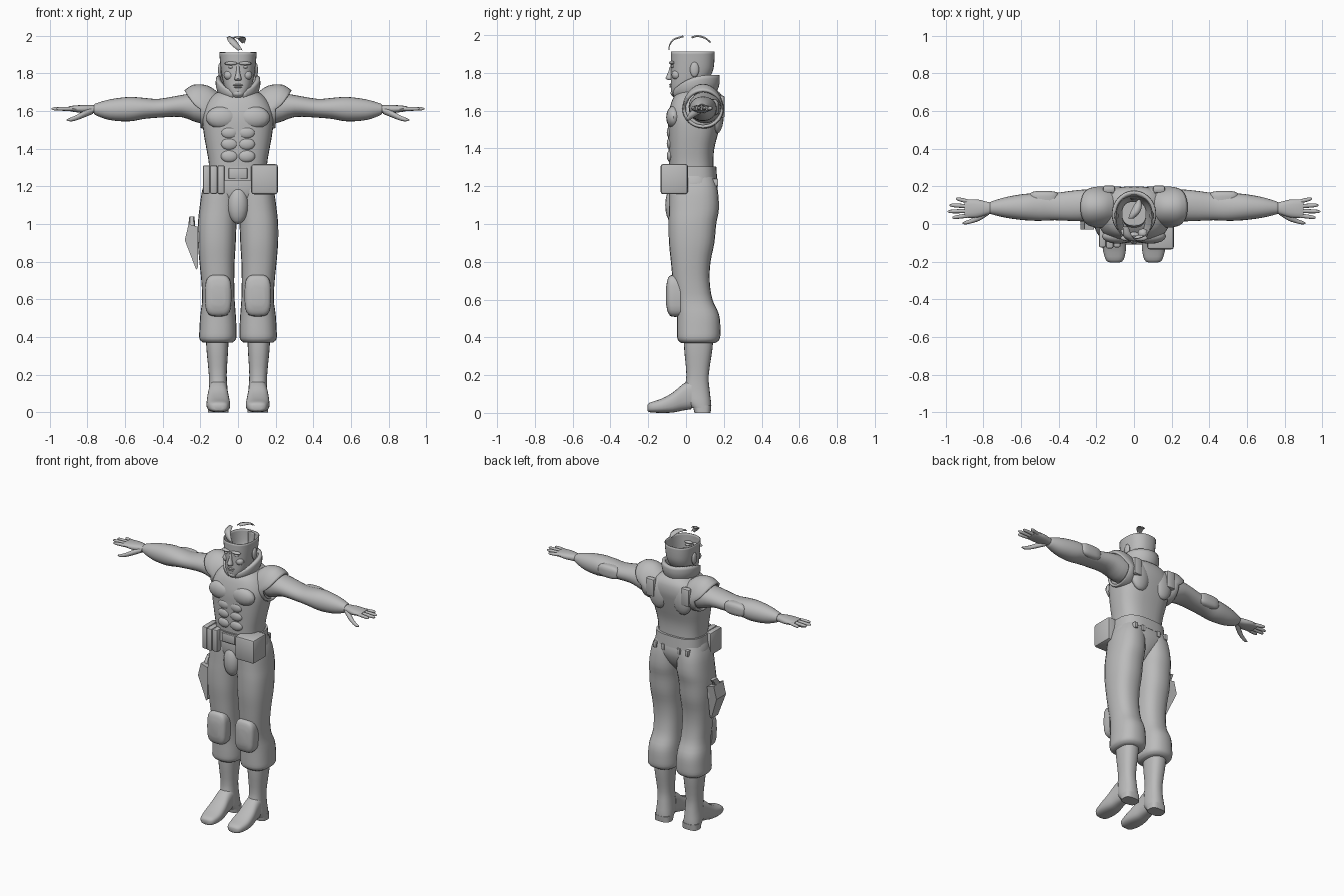
import bpy, bmesh, math
from mathutils import Vector

grey = bpy.data.materials.new("plain grey")
grey.diffuse_color = (0.5, 0.5, 0.5, 1)


def finish(name, bm, mirror=False, thick=0, angle=40):
    bmesh.ops.recalc_face_normals(bm, faces=bm.faces)
    me = bpy.data.meshes.new(name)
    for f in bm.faces:
        f.smooth = True
    bm.to_mesh(me)
    bm.free()
    me.set_sharp_from_angle(angle=math.radians(angle))
    me.materials.append(grey)
    ob = bpy.data.objects.new(name, me)
    bpy.context.collection.objects.link(ob)
    if thick:
        m = ob.modifiers.new("thickness", 'SOLIDIFY')
        m.thickness = thick
        m.offset = -1
    if mirror:
        ob.modifiers.new("mirror", 'MIRROR')
    return ob


def spline(rows, steps):
    """Catmull-Rom interpolation between rows of numbers"""
    out = []
    for i in range(len(rows) - 1):
        p0, p1, p2, p3 = (rows[max(0, min(len(rows) - 1, i + k))] for k in (-1, 0, 1, 2))
        for s in range(steps):
            t = s / steps
            out.append([0.5 * (2 * b + (c - a) * t + (2 * a - 5 * b + 4 * c - d) * t * t
                               + (3 * b - a - 3 * c + d) * t ** 3)
                        for a, b, c, d in zip(p0, p1, p2, p3)])
    return out + [list(rows[-1])]


def loft(name, rows, axis='Z', n=24, power=2.4, steps=3, caps=True, mirror=False, thick=0):
    """rows: position along the axis, then low/high limits of the two cross directions"""
    bm = bmesh.new()
    rings = []
    for t, u0, u1, v0, v1 in spline(rows, steps):
        ring = []
        for k in range(n):
            a = 2 * math.pi * k / n
            c, s = math.cos(a), math.sin(a)
            u = (u0 + u1) / 2 + (u1 - u0) / 2 * math.copysign(abs(c) ** (2 / power), c)
            v = (v0 + v1) / 2 + (v1 - v0) / 2 * math.copysign(abs(s) ** (2 / power), s)
            ring.append(bm.verts.new({'Z': (u, v, t), 'X': (t, u, v), 'Y': (u, t, v)}[axis]))
        rings.append(ring)
    for a, b in zip(rings, rings[1:]):
        for k in range(n):
            bm.faces.new((a[k], a[(k + 1) % n], b[(k + 1) % n], b[k]))
    if caps:
        bm.faces.new(rings[0])
        bm.faces.new(rings[-1])
    return finish(name, bm, mirror, thick)


def sheet(name, func, nu, nv, thick, mirror=False):
    bm = bmesh.new()
    g = [[bm.verts.new(func(i / nu, j / nv)) for j in range(nv + 1)] for i in range(nu + 1)]
    for i in range(nu):
        for j in range(nv):
            bm.faces.new((g[i][j], g[i + 1][j], g[i + 1][j + 1], g[i][j + 1]))
    bmesh.ops.remove_doubles(bm, verts=bm.verts, dist=1e-5)
    return finish(name, bm, mirror, thick)


def blob(name, c, r, mirror=False):
    bm = bmesh.new()
    bmesh.ops.create_uvsphere(bm, u_segments=16, v_segments=10, radius=1)
    for v in bm.verts:
        v.co = Vector((v.co.x * r[0] + c[0], v.co.y * r[1] + c[1], v.co.z * r[2] + c[2]))
    return finish(name, bm, mirror)


def box(name, lo, hi, bevel=0.01, mirror=False):
    bm = bmesh.new()
    bmesh.ops.create_cube(bm, size=1)
    for v in bm.verts:
        v.co = Vector([(a + b) / 2 + k * (b - a) for a, b, k in zip(lo, hi, v.co)])
    bmesh.ops.bevel(bm, geom=bm.edges[:], offset=bevel, segments=2, affect='EDGES', profile=0.5)
    return finish(name, bm, mirror)


# torso and muscles
loft("torso", [(1.20, -.15, .15, -.085, .15), (1.32, -.155, .155, -.09, .145),
               (1.40, -.168, .168, -.092, .15), (1.48, -.182, .182, -.095, .17),
               (1.56, -.19, .19, -.096, .19), (1.62, -.18, .18, -.085, .2),
               (1.68, -.14, .14, -.06, .19), (1.72, -.07, .07, -.01, .15)], n=32, power=2.7)
blob("chest_muscle", (.085, -.065, 1.565), (.085, .04, .06), True)
for i, z in enumerate((1.36, 1.425, 1.485)):
    blob("stomach_muscle_%d" % i, (.045, -.082, z), (.046, .02, .033), True)
blob("shoulder_blade", (.09, .165, 1.58), (.07, .035, .1), True)

# trousers
loft("pelvis", [(1.05, -.03, .03, -.05, .09), (1.11, -.1, .1, -.075, .14),
                (1.19, -.18, .18, -.09, .168), (1.27, -.16, .16, -.085, .155)], n=32)
loft("trouser_leg", [(1.25, .0, .165, -.08, .15), (1.18, .0, .19, -.088, .168),
                     (1.08, .002, .205, -.09, .174), (1.0, .008, .213, -.092, .16),
                     (.9, .012, .213, -.09, .15), (.8, .018, .205, -.08, .13),
                     (.7, .02, .195, -.07, .125), (.6, .018, .19, -.055, .14),
                     (.52, .012, .2, -.048, .175), (.44, .008, .205, -.048, .182),
                     (.39, .01, .205, -.045, .178), (.37, .03, .185, -.025, .155)], mirror=True)
blob("trouser_front", (0, -.065, 1.1), (.055, .045, .1))
loft("knee_pad", [(-.03, .035, .175, .51, .73), (-.075, .035, .175, .51, .73),
                  (-.095, .045, .165, .53, .715), (-.105, .07, .14, .57, .67)],
     'Y', power=3.5, mirror=True)

# boots: shaft, foot and heel
loft("boot_shaft", [(.42, .05, .17, -.01, .145), (.34, .052, .168, -.01, .14),
                    (.2, .06, .155, .002, .12), (.12, .055, .155, -.01, .125),
                    (.06, .05, .16, 0, .132), (.025, .05, .16, .03, .133)], mirror=True)
loft("boot_foot", [(-.205, .08, .125, .012, .04), (-.19, .055, .15, .003, .055),
                   (-.13, .042, .166, .0, .075), (-.07, .045, .166, .002, .108),
                   (-.02, .052, .16, .012, .15), (.03, .055, .155, .02, .18)],
     'Y', power=2.7, mirror=True)
loft("boot_heel", [(0, .05, .16, .045, .13), (.04, .05, .16, .035, .134)], power=3, mirror=True)

# arms and elbow pads
loft("arm", [(.08, .03, .175, 1.54, 1.69), (.2, .015, .185, 1.535, 1.70),
             (.3, .015, .18, 1.568, 1.685), (.42, .02, .165, 1.565, 1.665),
             (.5, .017, .163, 1.558, 1.67), (.58, .02, .16, 1.545, 1.675),
             (.68, .033, .143, 1.552, 1.662), (.75, .05, .122, 1.575, 1.642),
             (.765, .055, .115, 1.585, 1.635)], 'X', power=2.1, mirror=True)
loft("elbow_pad", [(.12, .4, .555, 1.575, 1.66), (.155, .4, .555, 1.575, 1.66),
                   (.17, .415, .54, 1.585, 1.65), (.176, .45, .51, 1.6, 1.635)],
     'Y', power=3, n=20, mirror=True)

# hands
loft("palm", [(.74, .06, .11, 1.59, 1.63), (.78, .05, .118, 1.588, 1.632),
              (.83, .035, .13, 1.59, 1.632), (.88, .033, .13, 1.597, 1.628),
              (.9, .036, .126, 1.602, 1.624)], 'X', n=16, mirror=True)
for i, (y, dy, tip) in enumerate(((.046, -.012, .965), (.07, -.004, .99), (.094, .006, .98), (.117, .018, .945))):
    rows = [(.87 + (tip - .87) * t, y + dy * t - r, y + dy * t + r, 1.612 - r, 1.612 + r)
            for t, r in ((0, .011), (.5, .011), (.88, .009), (1, .003))]
    loft("finger_%d" % i, rows, 'X', n=10, power=2, steps=2, mirror=True)
loft("thumb", [(.77, .05, .09, 1.585, 1.62), (.82, .018, .055, 1.565, 1.6),
               (.86, .005, .03, 1.55, 1.578), (.89, -.002, .018, 1.545, 1.565),
               (.91, .0, .008, 1.55, 1.556)], 'X', n=12, power=2, mirror=True)


# flared shoulder caps around the arm openings
def cap(u, v):
    a = 2 * math.pi * u
    s, c = math.sin(a), math.cos(a)
    up = max(0, s) ** 0.7
    x, rz, ry = spline([(.10, .085, .085), (.14 + .02 * up, .105 + .02 * up, .1),
                        (.175 + .06 * up, .105 + .025 * up, .11),
                        (.2 + .085 * up, .1, .105)], 3)[round(v * 9)]
    return x, .09 + ry * c, 1.61 + rz * s


sheet("shoulder_cap", cap, 32, 9, .015, True)
box("shoulder_strap", (.1, .165, 1.56), (.165, .205, 1.68), .012, True)


# standing collar, open at the front
def collar(u, v):
    a = math.radians(14 + 332 * u)
    f = (1 + math.cos(a)) / 2
    rx = .098 + .018 * v + .01 * math.sin(math.pi * v)
    low = 1.69 - .035 * f ** 2
    top = 1.79 - .085 * f ** 3
    return rx * math.sin(a), .052 - (rx + .008) * math.cos(a), low + (top - low) * v


sheet("collar", collar, 36, 5, .022)

# neck and open-topped head
loft("neck", [(1.6, -.08, .08, -.02, .13), (1.7, -.066, .066, -.02, .12),
              (1.79, -.065, .065, -.01, .12)])
loft("head", [(1.672, -.022, .022, -.066, -.02), (1.685, -.042, .042, -.076, .02),
              (1.72, -.066, .066, -.08, .07), (1.76, -.08, .08, -.08, .115),
              (1.81, -.089, .089, -.08, .142), (1.86, -.095, .095, -.08, .15),
              (1.912, -.1, .1, -.08, .152)], n=32, caps=False, thick=.005)
# face
loft("nose", [(1.762, -.014, .014, -.095, -.06), (1.772, -.019, .019, -.108, -.06),
              (1.80, -.011, .011, -.096, -.06), (1.84, -.008, .008, -.083, -.06)], n=12)
blob("brow", (.036, -.074, 1.853), (.036, .016, .01), True)
blob("eye", (.036, -.069, 1.834), (.018, .011, .008), True)
blob("cheek", (.048, -.05, 1.79), (.028, .026, .026), True)
blob("upper_lip", (0, -.077, 1.738), (.026, .012, .006))
blob("lower_lip", (0, -.076, 1.727), (.022, .012, .006))
blob("chin", (0, -.062, 1.693), (.03, .02, .018))
blob("ear", (.094, .045, 1.818), (.012, .024, .04), True)


# loose hair locks above and behind the head
def lock(name, rows):
    pts = spline(rows, 4)
    n = len(pts) - 1

    def f(u, v):
        x0, x1, y, z = pts[round(u * n)]
        return x0 + (x1 - x0) * v, y, z + .006 * math.sin(math.pi * v) - .004
    sheet(name, f, n, 2, .004)


lock("hair_front", [(.0, .025, -.092, 1.925), (-.03, .01, -.088, 1.95),
                    (-.055, -.01, -.065, 1.98), (-.06, -.03, -.015, 1.996)])
lock("hair_top", [(-.03, .0, .03, 1.99), (-.02, .03, .06, 1.998), (.0, .042, .1, 1.988), (.02, .035, .13, 1.965)])
lock("hair_back", [(-.02, .03, .14, 1.905), (-.02, .025, .138, 1.85), (-.01, .015, .13, 1.79)])

# belt, buckle and pouches
loft("belt", [(1.232, -.168, .168, -.098, .165), (1.305, -.163, .163, -.096, .16)],
     n=32, power=2.8, steps=1)
box("buckle", (-.05, -.108, 1.238), (.05, -.085, 1.298), .006)
box("large_pouch", (.07, -.135, 1.158), (.212, .01, 1.318), .014)
for i in range(3):
    x = -.187 + .039 * i
    box("slim_pouch_%d" % i, (x, -.13 + .006 * abs(i - 1), 1.16), (x + .038, .0, 1.312), .009)
for i, x in enumerate((.06, .12)):
    box("belt_loop_%d" % i, (x - .012, .13, 1.2), (x + .012, .17, 1.24), .004, True)

# thigh holster with grip
bm = bmesh.new()
outline = [(-.262, 1.0), (-.283, .915), (-.222, .757), (-.212, .77), (-.212, .985)]
front = bm.faces.new([bm.verts.new((x, -.028, z)) for x, z in outline])
ext = bmesh.ops.extrude_face_region(bm, geom=[front])
for v in ext["geom"]:
    if isinstance(v, bmesh.types.BMVert):
        v.co.y = .075 if v.co.z > .8 else .045
finish("holster", bm, angle=25)
loft("pistol_grip", [(.95, -.265, -.225, -.005, .04), (1.0, -.263, -.228, .0, .05),
                     (1.04, -.258, -.232, .025, .08)], n=12, power=3)
box("holster_strap", (-.23, -.02, .9), (-.195, .07, .96), .006)
